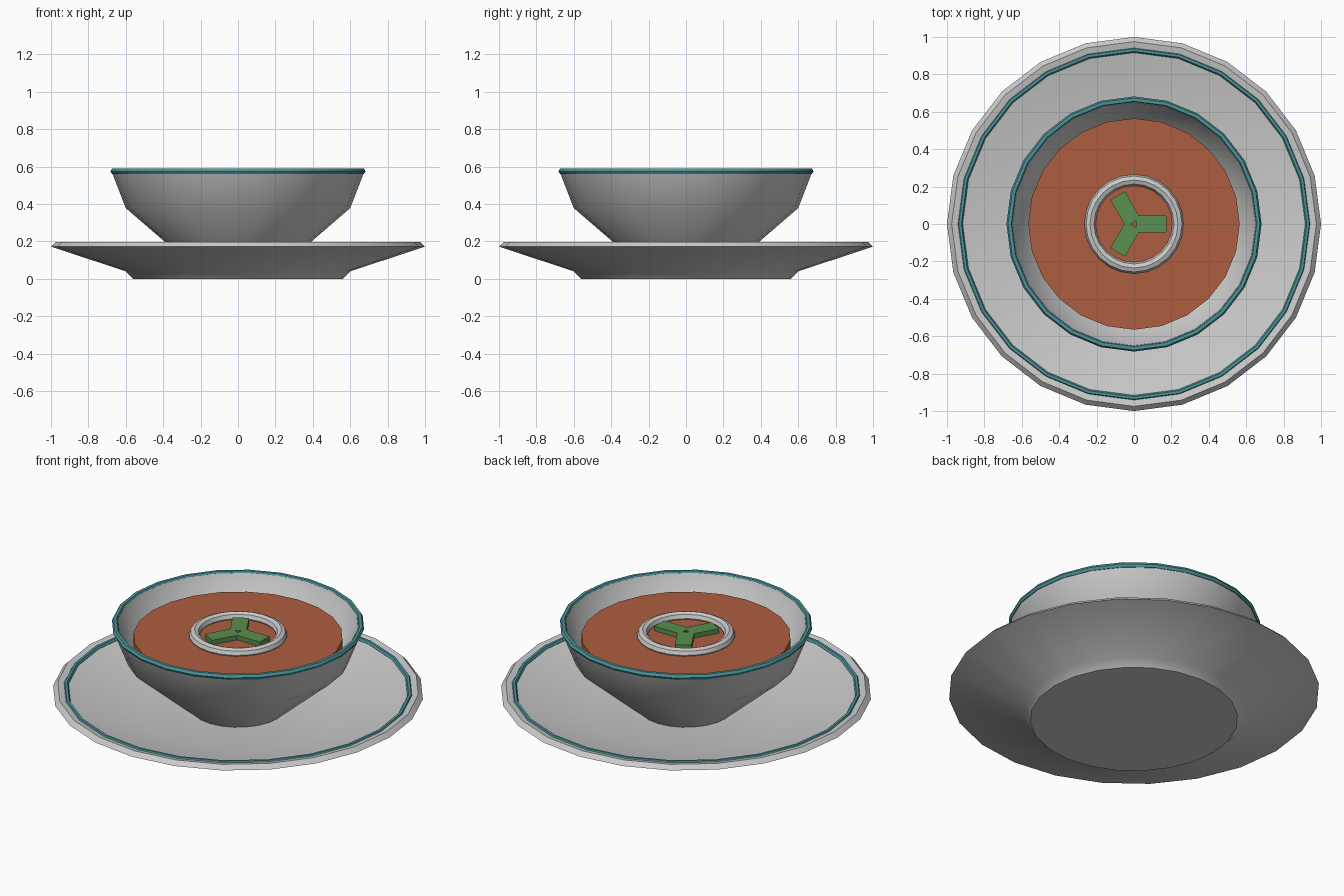
import bpy, bmesh, math

if "Cube" in bpy.data.objects:
    bpy.data.objects.remove(bpy.data.objects["Cube"])

SIDES = 24


def material(name, rgb):
    m = bpy.data.materials.new(name)
    m.diffuse_color = (*rgb, 1)
    m.use_nodes = True
    m.node_tree.nodes["Principled BSDF"].inputs["Base Color"].default_value = m.diffuse_color
    return m


teal = material("teal_glaze", (0.07, 0.30, 0.32))
orange = material("soup_orange", (0.42, 0.11, 0.05))
green = material("herb_green", (0.10, 0.28, 0.08))


def finish(bm, name, mat=None, angle=35):
    bmesh.ops.recalc_face_normals(bm, faces=bm.faces)
    me = bpy.data.meshes.new(name)
    bm.to_mesh(me)
    bm.free()
    ob = bpy.data.objects.new(name, me)
    bpy.context.collection.objects.link(ob)
    if mat:
        me.materials.append(mat)
    if angle:
        bpy.ops.object.select_all(action='DESELECT')
        ob.select_set(True)
        bpy.context.view_layer.objects.active = ob
        bpy.ops.object.shade_smooth_by_angle(angle=math.radians(angle))
    return ob


def lathe(name, profile, mat=None, closed=False, angle=35):
    """Revolve (radius, z) points; open profiles get flat end caps."""
    bm = bmesh.new()
    rings = []
    for r, z in profile:
        rings.append([bm.verts.new((r * math.cos(2 * math.pi * i / SIDES),
                                    r * math.sin(2 * math.pi * i / SIDES), z))
                      for i in range(SIDES)])
    pairs = list(zip(rings, rings[1:]))
    if closed:
        pairs.append((rings[-1], rings[0]))
    else:
        bm.faces.new(rings[0])
        bm.faces.new(rings[-1])
    for a, b in pairs:
        for i in range(SIDES):
            j = (i + 1) % SIDES
            bm.faces.new((a[i], a[j], b[j], b[i]))
    return finish(bm, name, mat, angle)


def ring(name, radius, tube, z, mat=None, n=6):
    pts = [(radius + tube * math.cos(2 * math.pi * k / n),
            z + tube * math.sin(2 * math.pi * k / n)) for k in range(n)]
    return lathe(name, pts, mat, closed=True)


# Saucer plate
lathe("plate", [(0.56, 0), (0.60, 0.04), (1.0, 0.172), (0.975, 0.197),
                (0.94, 0.19), (0.56, 0.085)])
ring("plate_band", 0.93, 0.014, 0.185, teal)

# Hollow bowl
lathe("bowl", [(0.26, 0.085), (0.60, 0.378), (0.675, 0.572), (0.65, 0.58),
               (0.565, 0.39), (0.24, 0.125)])
ring("bowl_rim", 0.665, 0.017, 0.574, teal)

# Soup disc with the small ring resting on it
lathe("soup", [(0.565, 0.43), (0.565, 0.508)], orange)
ring("garnish_ring", 0.235, 0.03, 0.515, n=8)

# Three herb pieces fanned around the centre
for k in range(3):
    a = k * 2 * math.pi / 3
    bm = bmesh.new()
    bmesh.ops.create_cube(bm, size=1)
    for v in bm.verts:
        v.co = (v.co.x * 0.165, v.co.y * 0.09, v.co.z * 0.03)
    herb = finish(bm, f"herb_{k + 1}", green, 0)
    herb.location = (0.0925 * math.cos(a), 0.0925 * math.sin(a), 0.52)
    herb.rotation_euler.z = a
